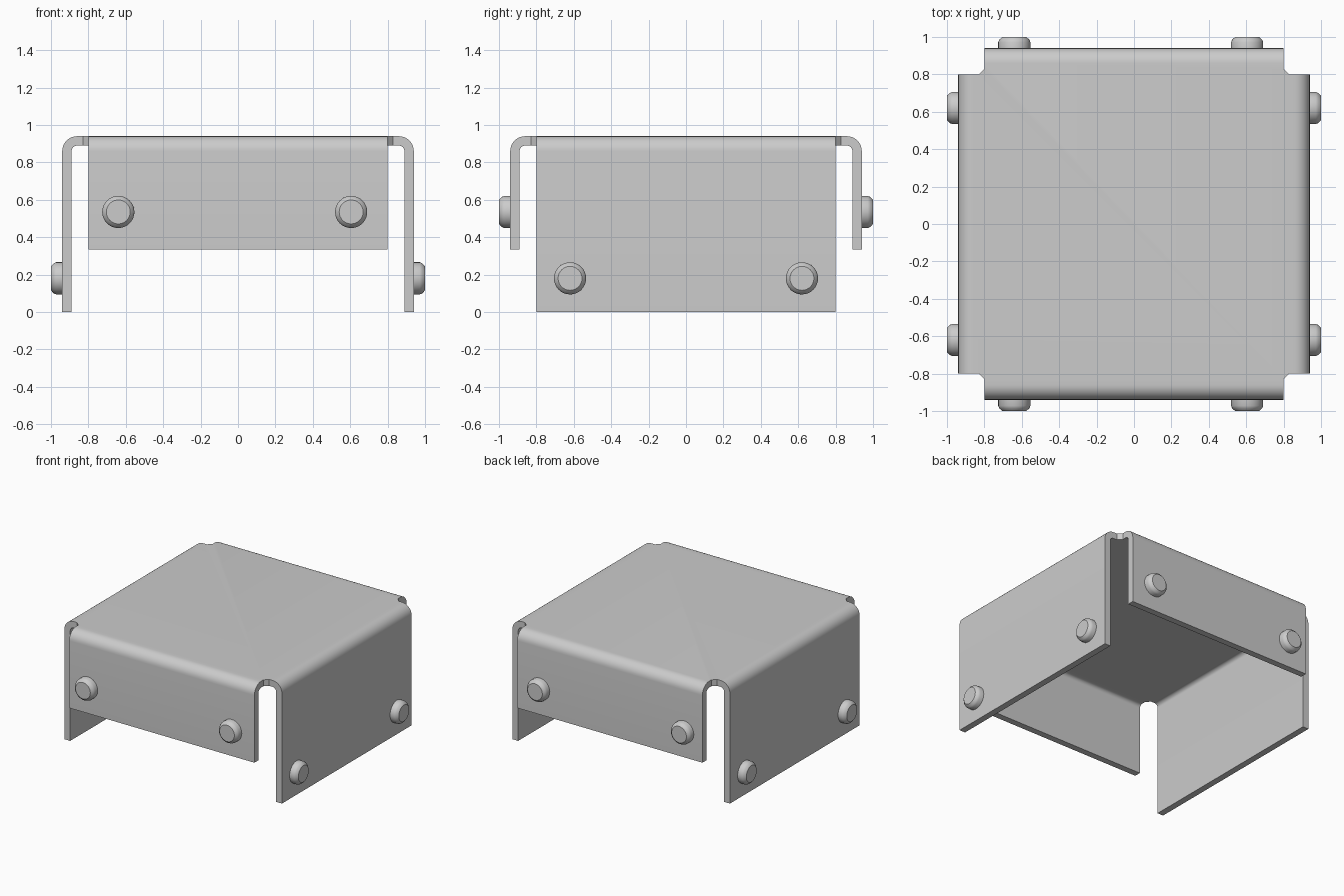
import bpy, bmesh, math
from mathutils import Matrix, Vector

if "Cube" in bpy.data.objects:
    bpy.data.objects.remove(bpy.data.objects["Cube"])

TOP, OUT, HALF, T, R = 0.94, 0.94, 0.80, 0.05, 0.08
SEG = 8


def finish(bm, name):
    bmesh.ops.recalc_face_normals(bm, faces=bm.faces[:])
    me = bpy.data.meshes.new(name)
    bm.to_mesh(me)
    bm.free()
    ob = bpy.data.objects.new(name, me)
    bpy.context.collection.objects.link(ob)
    bpy.ops.object.select_all(action='DESELECT')
    ob.select_set(True)
    bpy.context.view_layer.objects.active = ob
    bpy.ops.object.shade_smooth_by_angle(angle=math.radians(30))
    return ob


# Folded sheet: flat panel with small corner reliefs and four bent flanges
bm = bmesh.new()
bend = OUT - R
outline, edges = [], []
for k in range(4):
    rot = Matrix.Rotation(k * math.pi / 2, 3, 'Z')
    pts = [(bend, -HALF), (bend, HALF), (HALF + 0.03, HALF), (HALF, HALF + 0.03)]
    vs = [bm.verts.new(rot @ Vector((x, y, TOP))) for x, y in pts]
    outline += vs
    edges.append((vs[0], vs[1], rot))
bm.faces.new(outline)
for k, (a, b, rot) in enumerate(edges):
    bottom = 0.0 if k % 2 == 0 else 0.335
    path = [(bend + R * math.sin(t), TOP - R + R * math.cos(t))
            for t in (math.pi / 2 * i / SEG for i in range(1, SEG + 1))]
    path.append((OUT, bottom))
    for x, z in path:
        c = bm.verts.new(rot @ Vector((x, -HALF, z)))
        d = bm.verts.new(rot @ Vector((x, HALF, z)))
        bm.faces.new((a, c, d, b))
        a, b = c, d
bmesh.ops.recalc_face_normals(bm, faces=bm.faces[:])
panel = max(bm.faces, key=lambda f: f.calc_area())
if panel.normal.z < 0:
    bmesh.ops.reverse_faces(bm, faces=bm.faces[:])

me = bpy.data.meshes.new("folded_cover")
bm.to_mesh(me)
bm.free()
cover = bpy.data.objects.new("folded_cover", me)
bpy.context.collection.objects.link(cover)
bpy.context.view_layer.objects.active = cover
cover.select_set(True)
bpy.ops.object.shade_smooth_by_angle(angle=math.radians(30))
solid = cover.modifiers.new("thickness", 'SOLIDIFY')
solid.thickness = T
solid.offset = -1
solid.use_even_offset = True
bpy.ops.object.modifier_apply(modifier=solid.name)
bpy.ops.object.shade_smooth_by_angle(angle=math.radians(30))


# Rivet heads: short cylinder with a tapered rim
def rivet(name, pos, direction):
    bm = bmesh.new()
    n, rings = 32, []
    for r, h in ((0.086, -0.01), (0.086, 0.032), (0.080, 0.046), (0.064, 0.06)):
        rings.append([bm.verts.new((r * math.cos(2 * math.pi * i / n),
                                    r * math.sin(2 * math.pi * i / n), h))
                      for i in range(n)])
    for lo, hi in zip(rings, rings[1:]):
        for i in range(n):
            j = (i + 1) % n
            bm.faces.new((lo[i], lo[j], hi[j], hi[i]))
    bm.faces.new(rings[0])
    bm.faces.new(rings[-1])
    ob = finish(bm, name)
    ob.location = pos
    ob.rotation_euler = Vector(direction).to_track_quat('Z', 'Y').to_euler()


for s, side, end in ((-1, "left", "front"), (1, "right", "back")):
    for i, y in enumerate((-0.62, 0.62)):
        rivet(f"{side}_rivet_{i + 1}", (s * OUT, y, 0.18), (s, 0, 0))
    for i, x in enumerate((-0.64, 0.605)):
        rivet(f"{end}_rivet_{i + 1}", (x, s * OUT, 0.535), (0, s, 0))
